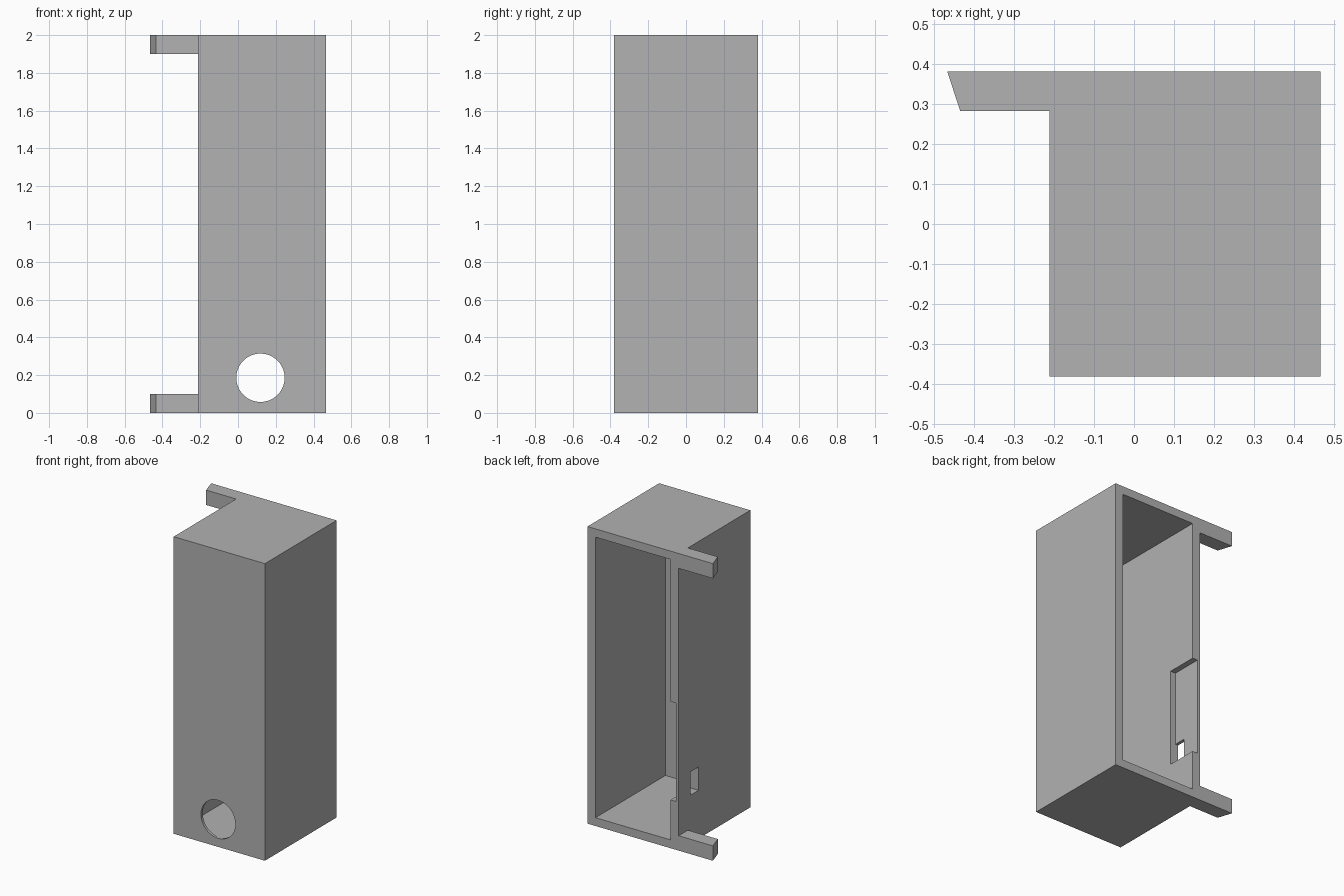
import bpy
import bmesh

cube = bpy.data.objects.get("Cube")
if cube:
    bpy.data.objects.remove(cube)

grey = bpy.data.materials.new("plain_grey")
grey.use_nodes = True
grey.diffuse_color = (0.445, 0.445, 0.445, 1)
grey.node_tree.nodes["Principled BSDF"].inputs["Base Color"].default_value = (0.445, 0.445, 0.445, 1)

# Overall limits of the casing
LEFT, RIGHT = 0.467, -0.212
FRONT, BACK = -0.381, 0.381
HEIGHT = 2.0
WALL, FRONT_WALL = 0.06, 0.018
FLOOR = 0.056


def prism(name, outline, z0, z1):
    """Extrude an XY outline from z0 to z1."""
    bm = bmesh.new()
    face = bm.faces.new([bm.verts.new((x, y, z0)) for x, y in outline])
    top = bmesh.ops.extrude_face_region(bm, geom=[face])["geom"]
    verts = [v for v in top if isinstance(v, bmesh.types.BMVert)]
    bmesh.ops.translate(bm, verts=verts, vec=(0, 0, z1 - z0))
    bmesh.ops.recalc_face_normals(bm, faces=bm.faces)
    mesh = bpy.data.meshes.new(name)
    bm.to_mesh(mesh)
    bm.free()
    mesh.materials.append(grey)
    obj = bpy.data.objects.new(name, mesh)
    bpy.context.collection.objects.link(obj)
    return obj


def box(name, x0, x1, y0, y1, z0, z1):
    return prism(name, [(x0, y0), (x1, y0), (x1, y1), (x0, y1)], z0, z1)


def cut(target, cutter):
    """Subtract the cutter, bake the result and discard the cutter."""
    cutter.hide_render = True
    mod = target.modifiers.new("cut", 'BOOLEAN')
    mod.operation = 'DIFFERENCE'
    mod.solver = 'EXACT'
    mod.object = cutter
    bpy.context.view_layer.update()
    graph = bpy.context.evaluated_depsgraph_get()
    mesh = bpy.data.meshes.new_from_object(target.evaluated_get(graph))
    target.modifiers.clear()
    target.data = mesh
    bpy.data.objects.remove(cutter)


# Casing, hollow and open at the back
casing = box("casing", RIGHT, LEFT, FRONT, BACK, 0, HEIGHT)
inner = RIGHT + WALL
cut(casing, box("cavity", inner, LEFT - WALL, FRONT + FRONT_WALL, BACK + 0.1,
                FLOOR, HEIGHT - FLOOR))

# Pocket in the inner side wall, open to the back
cut(casing, box("pocket", RIGHT + 0.021, inner + 0.1, 0.17, BACK + 0.1, 0.325, 0.987))

# Small slot through the bottom of the pocket
cut(casing, box("slot", RIGHT - 0.1, inner + 0.05, 0.17, 0.253, 0.325, 0.482))

# Round opening through the front wall
bpy.ops.mesh.primitive_cylinder_add(vertices=64, radius=0.128, depth=0.2,
                                    location=(0.119, FRONT, 0.186),
                                    rotation=(1.5708, 0, 0))
hole = bpy.context.object
hole.data.materials.append(grey)
cut(casing, hole)

# Two mounting arms with slanted tips
arm = [(RIGHT, BACK), (-0.467, BACK), (-0.435, 0.283), (RIGHT, 0.283)]
for name, z in (("lower_arm", 0), ("upper_arm", HEIGHT - 0.1)):
    prism(name, arm, z, z + 0.1)

# Smooth only the curved wall of the round opening
bpy.ops.object.select_all(action='DESELECT')
casing.select_set(True)
bpy.context.view_layer.objects.active = casing
bpy.ops.object.shade_smooth_by_angle()
